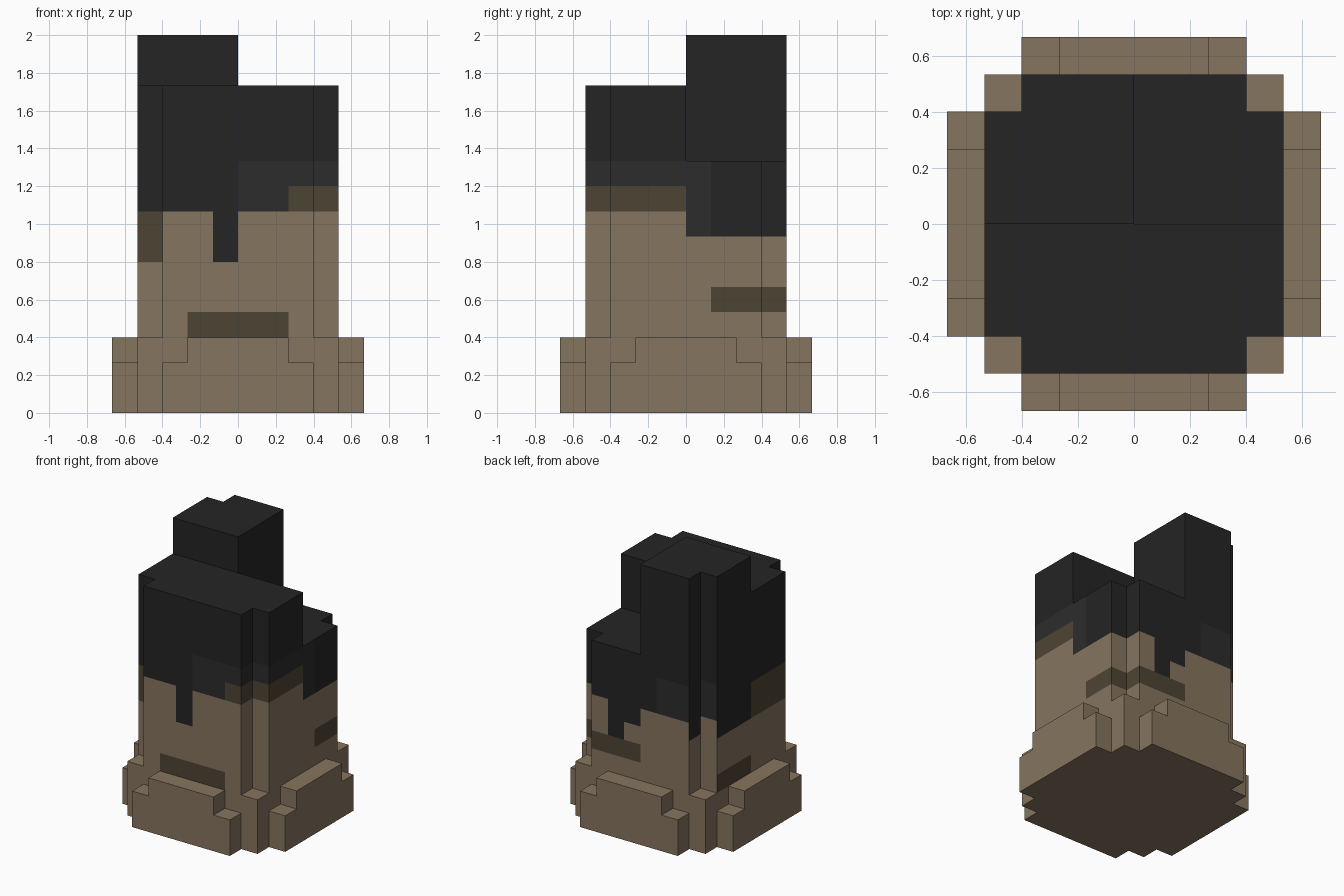
import bpy, bmesh, math
from mathutils import Vector, Matrix

if "Cube" in bpy.data.objects:
    bpy.data.objects.remove(bpy.data.objects["Cube"])

U = 2 / 15  # one block of the model


def material(name, srgb):
    m = bpy.data.materials.new(name)
    m.diffuse_color = (*[(c / 255) ** 2.2 for c in srgb], 1)
    m.use_nodes = True
    m.node_tree.nodes["Principled BSDF"].inputs["Base Color"].default_value = m.diffuse_color
    return m


BARK, SHADE, ASH, CHAR = range(4)
MATS = [material("bark", (133, 116, 95)), material("dark_bark", (79, 70, 55)),
        material("ash", (48, 48, 48)), material("charred", (41, 41, 41))]


def finish(name, bm, mats):
    bmesh.ops.recalc_face_normals(bm, faces=bm.faces)
    me = bpy.data.meshes.new(name)
    bm.to_mesh(me)
    bm.free()
    for m in mats:
        me.materials.append(m)
    ob = bpy.data.objects.new(name, me)
    bpy.context.collection.objects.link(ob)
    return ob


# Height of the burnt trunk over each block of its notched square plan
def height(i, j):
    x, y = i + .5, j + .5
    if max(abs(x), abs(y)) > 4 or min(abs(x), abs(y)) > 3:
        return 0
    if y < 0:
        return 13
    return 15 if x < 0 else 10


# Burn marks per side: (from, to, bottom, top, colour) along x or y, in blocks
MARKS = {
    (0, -1): [(-4, -3, 6, 8, SHADE), (-1, 0, 6, 8, CHAR), (0, 4, 8, 10, ASH),
              (2, 4, 8, 9, SHADE), (-2, 2, 3, 4, SHADE)],
    (1, 0): [(-4, 1, 9, 10, ASH), (-4, 0, 8, 9, SHADE), (0, 1, 7, 10, ASH),
             (1, 4, 7, 10, CHAR), (1, 4, 4, 5, SHADE)],
    (0, 1): [(-4, 4, 7, 8, CHAR), (-4, -1, 7, 9, ASH), (1, 2, 5, 7, CHAR),
             (0, 1, 6, 7, CHAR), (0, 4, 4, 5, SHADE)],
    (-1, 0): [(0, 4, 6, 8, CHAR), (-4, 0, 6, 8, SHADE), (0, 3, 3, 4, SHADE)],
}


def colour(side, u, z):
    c = CHAR if z > 8 else BARK
    for a, b, lo, hi, mark in MARKS[side]:
        if a < u < b and lo < z < hi:
            c = mark
    return c


# Trunk: exposed block faces, painted, then merged into large flat faces
bm = bmesh.new()


def quad(centre, a, b, mat):
    a, b = Vector(a) / 2, Vector(b) / 2
    f = bm.faces.new([bm.verts.new((Vector(centre) + s * a + t * b) * U)
                      for s, t in ((-1, -1), (1, -1), (1, 1), (-1, 1))])
    f.material_index = mat


for i in range(-4, 4):
    for j in range(-4, 4):
        h = height(i, j)
        if not h:
            continue
        x, y = i + .5, j + .5
        quad((x, y, h), (1, 0, 0), (0, 1, 0), CHAR)
        quad((x, y, 0), (1, 0, 0), (0, 1, 0), BARK)
        for side in MARKS:
            dx, dy = side
            for k in range(height(i + dx, j + dy), h):
                quad((x + dx / 2, y + dy / 2, k + .5), (dy, dx, 0), (0, 0, 1),
                     colour(side, x if dy else y, k + .5))
bmesh.ops.remove_doubles(bm, verts=bm.verts, dist=1e-4)
bmesh.ops.recalc_face_normals(bm, faces=bm.faces)
bmesh.ops.dissolve_limit(bm, angle_limit=math.radians(1), verts=bm.verts,
                         edges=bm.edges, delimit={'MATERIAL'})
finish("burnt_trunk", bm, MATS)

# Stepped root slabs on four sides, with a short post in each corner notch
STEP = [(-3, 0), (3, 0), (3, 2), (2, 2), (2, 3), (-2, 3), (-2, 2), (-3, 2)]
for n, side in enumerate(("front", "right", "back", "left")):
    turn = Matrix.Rotation(n * math.pi / 2, 4, 'Z')

    bm = bmesh.new()
    f = bm.faces.new([bm.verts.new((x * U, -5 * U, z * U)) for x, z in STEP])
    ext = bmesh.ops.extrude_face_region(bm, geom=[f])["geom"]
    bmesh.ops.translate(bm, vec=(0, U, 0),
                        verts=[v for v in ext if isinstance(v, bmesh.types.BMVert)])
    if f.is_valid and len(bm.faces) == 9:  # keep the outer face closed
        bm.faces.new([v for v in bm.verts if abs(v.co.y + 5 * U) < 1e-5])
    bm.transform(turn)
    finish("root_" + side, bm, [MATS[BARK]])

    bm = bmesh.new()
    bmesh.ops.create_cube(bm, size=1)
    bm.transform(turn @ Matrix.Translation((3.5 * U, -3.5 * U, 1.5 * U))
                 @ Matrix.Diagonal((U, U, 3 * U, 1)))
    finish("corner_root_" + side, bm, [MATS[BARK]])
